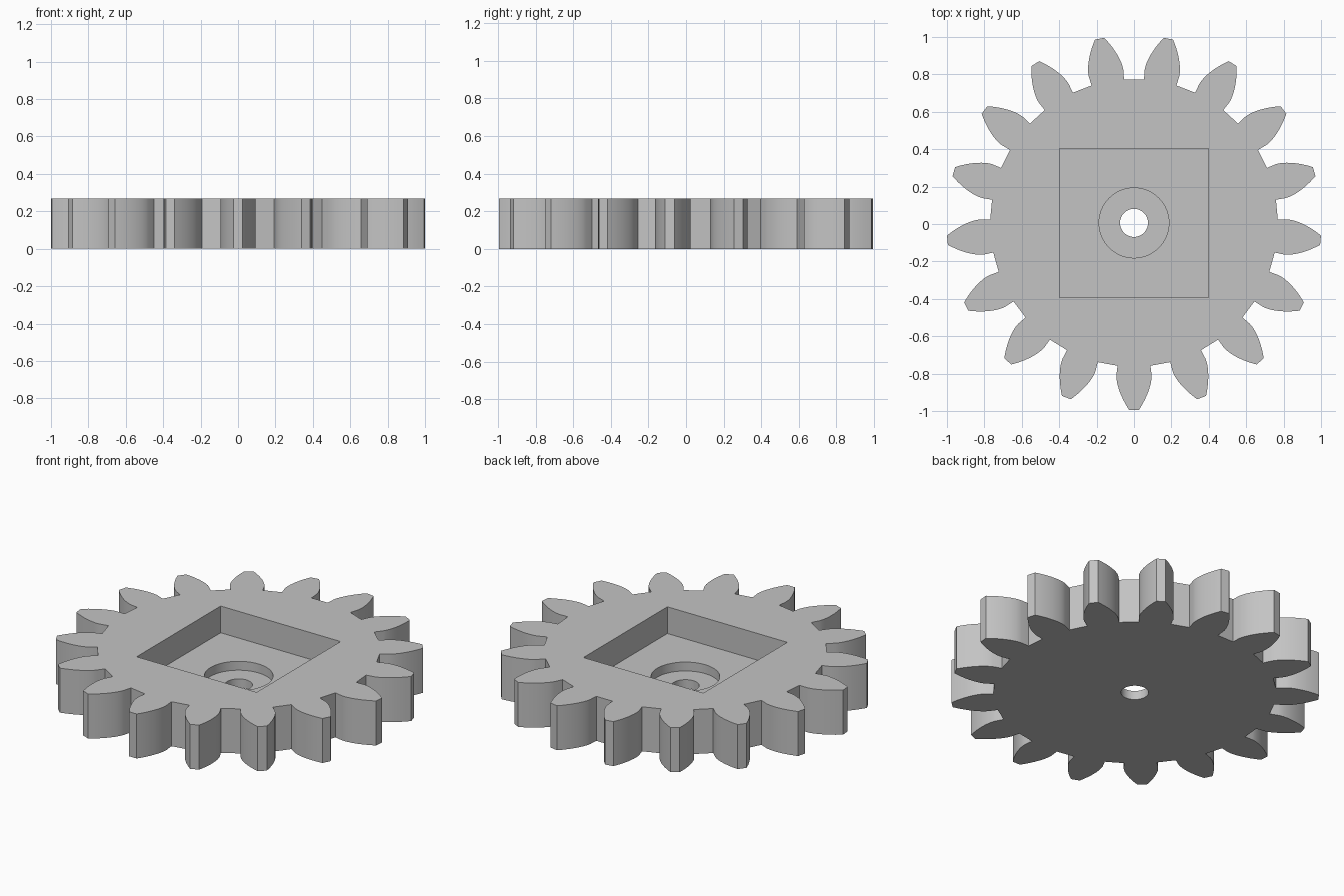
import bpy
import bmesh
import math

cube = bpy.data.objects.get("Cube")
if cube:
    bpy.data.objects.remove(cube, do_unlink=True)

TEETH = 17
ROOT_R, BASE_R, TIP_R = 0.769, 0.82, 1.002
BASE_HALF_ANGLE = 0.115
HEIGHT = 0.267
STEP = HEIGHT / 5
CENTRE_Y = 0.006

grey = bpy.data.materials.new("light grey")
grey.use_nodes = True
colour = (0.55, 0.55, 0.55, 1)
grey.diffuse_color = colour
grey.node_tree.nodes["Principled BSDF"].inputs["Base Color"].default_value = colour


def prism(name, outline, z0, z1):
    """Extrude a closed outline from z0 to z1."""
    bm = bmesh.new()
    face = bm.faces.new([bm.verts.new((x, y + CENTRE_Y, z0)) for x, y in outline])
    top = bmesh.ops.extrude_face_region(bm, geom=[face])["geom"]
    verts = [v for v in top if isinstance(v, bmesh.types.BMVert)]
    bmesh.ops.translate(bm, verts=verts, vec=(0, 0, z1 - z0))
    bmesh.ops.recalc_face_normals(bm, faces=bm.faces)
    mesh = bpy.data.meshes.new(name)
    bm.to_mesh(mesh)
    bm.free()
    mesh.materials.append(grey)
    obj = bpy.data.objects.new(name, mesh)
    bpy.context.collection.objects.link(obj)
    return obj


def polar(r, a):
    return r * math.cos(a), r * math.sin(a)


def circle(r, n=64):
    return [polar(r, 2 * math.pi * i / n) for i in range(n)]


# Involute tooth flank: radius and half angle, from root to tip
flank = [(ROOT_R, BASE_HALF_ANGLE)]
for i in range(11):
    r = BASE_R + (TIP_R - BASE_R) * i / 10
    phi = math.acos(BASE_R / r)
    flank.append((r, BASE_HALF_ANGLE - math.tan(phi) + phi))

# Toothed wheel
outline = []
for k in range(TEETH):
    mid = -math.pi / 2 + 2 * math.pi * k / TEETH
    outline += [polar(r, mid - a) for r, a in flank]
    outline += [polar(r, mid + a) for r, a in reversed(flank)]
gear = prism("gear_wheel", outline, 0, HEIGHT)

# Square pocket, round counterbore and through hole
s = 0.398
cutters = [
    prism("square_pocket_cutter", [(-s, -s), (s, -s), (s, s), (-s, s)], 2 * STEP, HEIGHT + 0.1),
    prism("counterbore_cutter", circle(0.187), STEP, HEIGHT + 0.2),
    prism("shaft_hole_cutter", circle(0.075), -0.1, HEIGHT + 0.3),
]
bpy.context.view_layer.objects.active = gear
for cutter in cutters:
    mod = gear.modifiers.new(cutter.name, "BOOLEAN")
    mod.operation = "DIFFERENCE"
    mod.solver = "EXACT"
    mod.object = cutter
    bpy.ops.object.modifier_apply(modifier=mod.name)
for cutter in cutters:
    bpy.data.objects.remove(cutter, do_unlink=True)

# Smooth flanks and bores, sharp edges elsewhere
bpy.ops.object.select_all(action="DESELECT")
gear.select_set(True)
bpy.ops.object.shade_smooth_by_angle(angle=math.radians(25))
